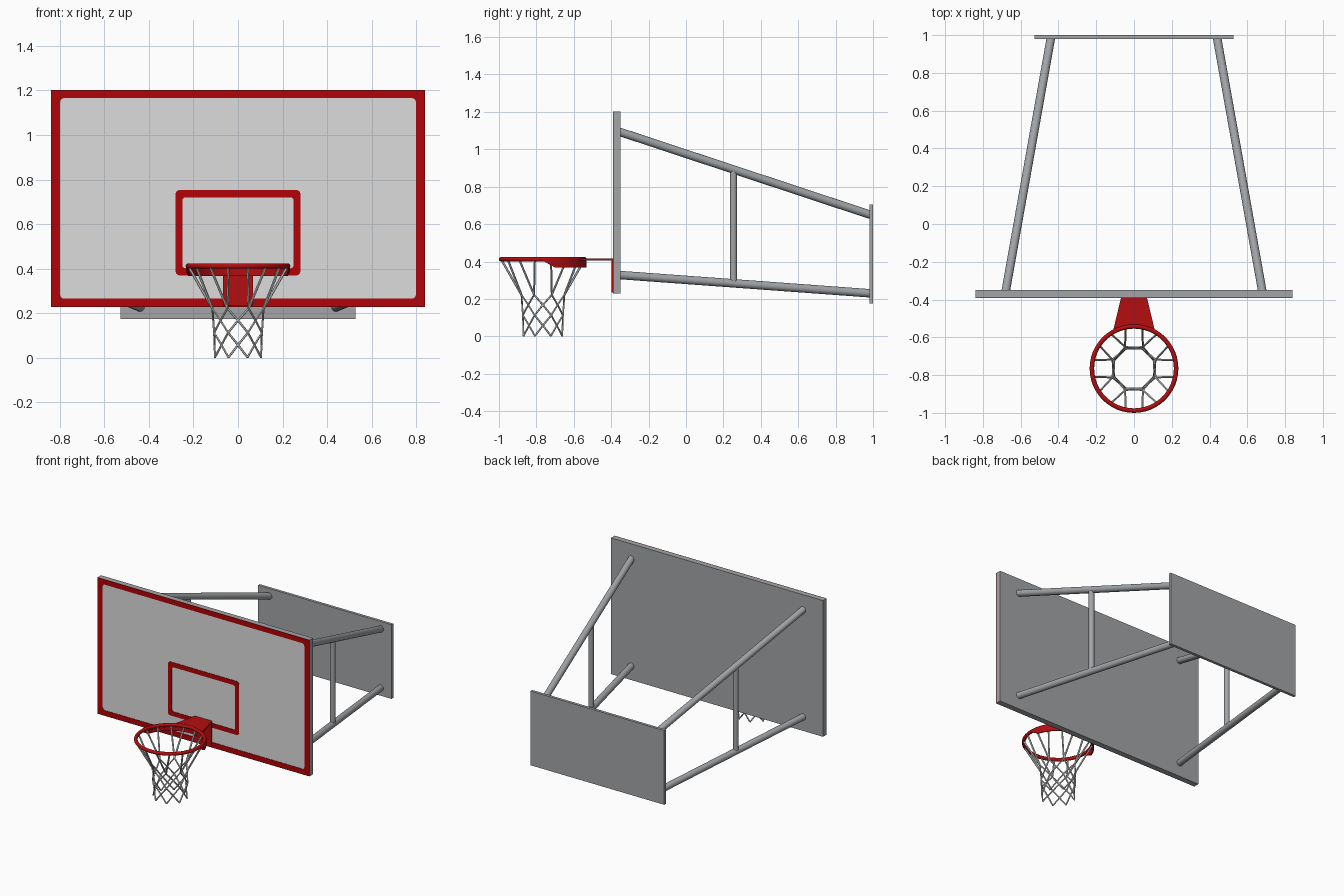
import bpy, bmesh, math
from mathutils import Vector

if "Cube" in bpy.data.objects:
    bpy.data.objects.remove(bpy.data.objects["Cube"])


def material(name, rgb):
    m = bpy.data.materials.new(name)
    m.diffuse_color = (*rgb, 1)
    m.use_nodes = True
    m.node_tree.nodes["Principled BSDF"].inputs["Base Color"].default_value = m.diffuse_color
    return m


GREY = material("steel grey", (0.36, 0.375, 0.39))
PANEL = material("panel light grey", (0.72, 0.72, 0.72))
CORD = material("cord white", (0.75, 0.75, 0.75))
RED = material("rim red", (0.46, 0.004, 0.005))
PAINT = material("paint red", (0.44, 0.001, 0.002))


def finish(name, bm, mat, smooth=False):
    bmesh.ops.recalc_face_normals(bm, faces=bm.faces)
    me = bpy.data.meshes.new(name)
    bm.to_mesh(me)
    bm.free()
    me.materials.append(mat)
    ob = bpy.data.objects.new(name, me)
    bpy.context.collection.objects.link(ob)
    if smooth:
        bpy.ops.object.select_all(action='DESELECT')
        ob.select_set(True)
        bpy.context.view_layer.objects.active = ob
        bpy.ops.object.shade_smooth_by_angle(angle=math.radians(40))
    return ob


def box(name, x0, x1, y0, y1, z0, z1, mat):
    bm = bmesh.new()
    bmesh.ops.create_cube(bm, size=1)
    for v in bm.verts:
        v.co = ((x0 + x1) / 2 + v.co.x * (x1 - x0),
                (y0 + y1) / 2 + v.co.y * (y1 - y0),
                (z0 + z1) / 2 + v.co.z * (z1 - z0))
    return finish(name, bm, mat)


def add_rod(bm, a, b, r, sides):
    a, b = Vector(a), Vector(b)
    d = b - a
    res = bmesh.ops.create_cone(bm, cap_ends=True, segments=sides, radius1=r,
                                radius2=r, depth=d.length)
    rot = d.to_track_quat('Z', 'Y')
    for v in res["verts"]:
        v.co = rot @ v.co + (a + b) / 2


def rod(name, a, b, r):
    bm = bmesh.new()
    add_rod(bm, a, b, r, 20)
    return finish(name, bm, GREY, True)


def bridge_rings(bm, rings, closed):
    """Join point rings (each a closed cross-section) along a sweep."""
    vs = [[bm.verts.new(p) for p in ring] for ring in rings]
    n, m = len(vs), len(vs[0])
    for i in range(n if closed else n - 1):
        for j in range(m):
            bm.faces.new((vs[i][j], vs[i][(j + 1) % m],
                          vs[(i + 1) % n][(j + 1) % m], vs[(i + 1) % n][j]))
    if not closed:
        bm.faces.new(vs[0])
        bm.faces.new(vs[-1])


def round_rect(x, z0, z1, r, steps=4):
    pts = []
    for k, (cx, cz) in enumerate([(x - r, z1 - r), (r - x, z1 - r),
                                  (r - x, z0 + r), (x - r, z0 + r)]):
        for s in range(steps + 1):
            a = math.pi / 2 * (k + s / steps)
            pts.append((cx + r * math.cos(a), cz + r * math.sin(a)))
    return pts


def frame(name, outer, inner, y0, y1):
    bm = bmesh.new()
    bridge_rings(bm, [[(o[0], y0, o[1]), (i[0], y0, i[1]),
                       (i[0], y1, i[1]), (o[0], y1, o[1])]
                      for o, i in zip(outer, inner)], True)
    return finish(name, bm, PAINT)


# Backboard: grey slab whose front face is light
FRONT, BACK = -0.388, -0.35
board = box("backboard", -0.838, 0.838, FRONT, BACK, 0.228, 1.201, GREY)
board.data.materials.append(PANEL)
for p in board.data.polygons:
    p.material_index = 1 if p.normal.y < -0.5 else 0

# Painted border and target rectangle, wall plate
frame("border_stripe", round_rect(0.838, 0.228, 1.201, 0.001),
      round_rect(0.798, 0.266, 1.165, 0.018), FRONT - 0.003, FRONT + 0.001)
frame("target_rectangle", round_rect(0.28, 0.37, 0.753, 0.018),
      round_rect(0.25, 0.402, 0.72, 0.015), FRONT - 0.003, FRONT + 0.001)
box("wall_plate", -0.528, 0.528, 0.98, 1.0, 0.175, 0.705, GREY)

# Support arms and struts on both sides
for side, s in (("left", -1), ("right", 1)):
    rod(side + "_upper_arm", (s * 0.68, -0.36, 1.095), (s * 0.44, 0.985, 0.65), 0.0225)
    rod(side + "_lower_arm", (s * 0.68, -0.36, 0.328), (s * 0.44, 0.985, 0.23), 0.0225)
    rod(side + "_strut", (s * 0.572, 0.254, 0.285), (s * 0.572, 0.254, 0.89), 0.0185)

# Rim
CY, RZ, RR = -0.765, 0.412, 0.223


def polar(r, a, z):
    return (r * math.cos(a), CY + r * math.sin(a), z)


bm = bmesh.new()
bridge_rings(bm, [[polar(RR + 0.012 * math.cos(2 * math.pi * j / 12), 2 * math.pi * i / 48,
                         RZ + 0.012 * math.sin(2 * math.pi * j / 12))
                   for j in range(12)] for i in range(48)], True)
finish("rim", bm, RED, True)

# Curved skirt under the rear half of the rim, tapering at its ends
bm = bmesh.new()
rings = []
for i in range(33):
    t = i / 32
    a = math.pi * t
    low = RZ - 0.008 - 0.036 * min(1, min(t, 1 - t) / 0.09)
    rings.append([polar(0.234, a, RZ), polar(0.226, a, RZ),
                  polar(0.226, a, low), polar(0.234, a, low)])
bridge_rings(bm, rings, False)
finish("rim_skirt", bm, RED, True)

# Bracket: flared top plate and upright plate on the board
bm = bmesh.new()
half = math.asin(0.112 / 0.23)
arc = [polar(0.228, math.pi / 2 + half * (1 - i / 5), 0) for i in range(11)]
outline = [(-0.068, FRONT), *[(p[0], p[1]) for p in arc], (0.068, FRONT)]
bridge_rings(bm, [[(x, y, z) for x, y in outline] for z in (0.405, 0.417)], False)
finish("bracket_top", bm, RED)
box("bracket_upright", -0.068, 0.068, FRONT - 0.01, FRONT, 0.234, 0.417, RED)

# Net: V-shaped hanging cords, then rows of diamonds
bm = bmesh.new()
STEP = math.pi / 8
rows = [(0.222, 0.124), (0.168, 0.111), (0.113, 0.116), (0.058, 0.105), (0.002, 0.112)]
for k in range(8):
    a = STEP + 2 * STEP * k
    for s in (-1, 1):
        add_rod(bm, polar(RR, a + s * STEP / 2, RZ - 0.008), polar(rows[0][1], a, rows[0][0]),
                0.006, 6)
        for i in range(4):
            b = a + (i % 2) * STEP
            (z0, r0), (z1, r1) = rows[i], rows[i + 1]
            add_rod(bm, polar(r0, b, z0), polar(r1, b + s * STEP, z1), 0.005, 6)
finish("net", bm, CORD, True)
